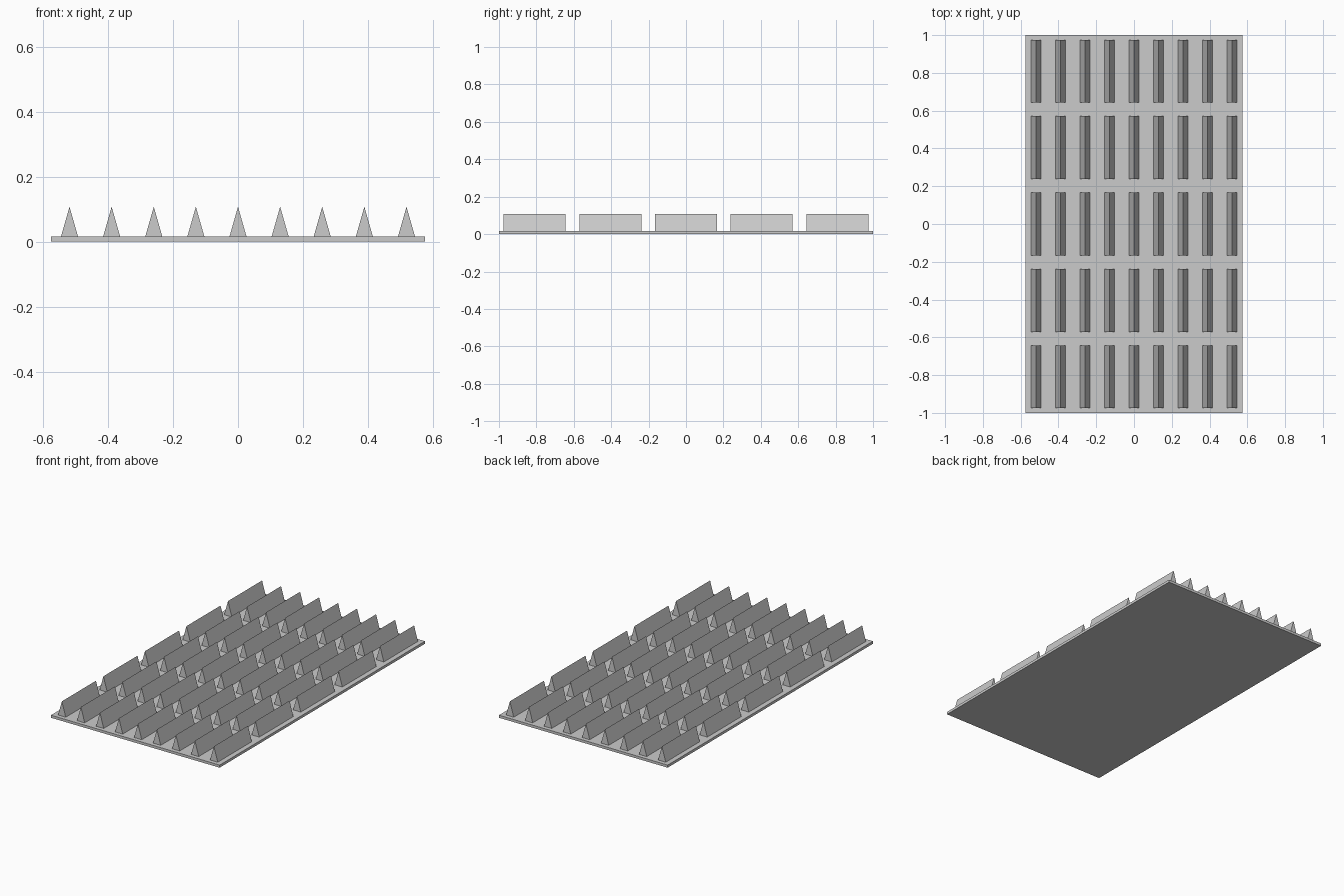
import bpy
import bmesh

if "Cube" in bpy.data.objects:
    bpy.data.objects.remove(bpy.data.objects["Cube"])

grey = bpy.data.materials.new("mid_grey")
grey.diffuse_color = (0.6, 0.6, 0.6, 1.0)
grey.use_nodes = True
grey.node_tree.nodes["Principled BSDF"].inputs["Base Color"].default_value = grey.diffuse_color

PLATE_X, PLATE_Y, PLATE_Z = 0.575, 1.0, 0.016   # half width, half length, thickness
RIDGE_HALF_W, RIDGE_HALF_L, RIDGE_TOP = 0.026, 0.166, 0.107
PITCH_X, PITCH_Y = 0.1296, 0.4045
COLUMNS, ROWS = 9, 5


def add_extrusion(bm, profile, x, y, half_length):
    """Extrude an (x, z) profile along y, centred on (x, y)."""
    front = bm.faces.new([bm.verts.new((x + px, y - half_length, pz)) for px, pz in profile])
    result = bmesh.ops.extrude_face_region(bm, geom=[front], use_keep_orig=True)
    verts = [g for g in result["geom"] if isinstance(g, bmesh.types.BMVert)]
    bmesh.ops.translate(bm, verts=verts, vec=(0, 2 * half_length, 0))


def finish(bm, name):
    bmesh.ops.recalc_face_normals(bm, faces=bm.faces[:])
    mesh = bpy.data.meshes.new(name)
    bm.to_mesh(mesh)
    bm.free()
    mesh.materials.append(grey)
    bpy.context.collection.objects.link(bpy.data.objects.new(name, mesh))


# Flat base plate
bm = bmesh.new()
plate = [(-PLATE_X, 0), (PLATE_X, 0), (PLATE_X, PLATE_Z), (-PLATE_X, PLATE_Z)]
add_extrusion(bm, plate, 0, 0, PLATE_Y)
finish(bm, "base_plate")

# Rows of triangular ridges
ridge = [(-RIDGE_HALF_W, PLATE_Z), (RIDGE_HALF_W, PLATE_Z), (0, RIDGE_TOP)]
for row in range(ROWS):
    bm = bmesh.new()
    for col in range(COLUMNS):
        add_extrusion(bm, ridge, (col - (COLUMNS - 1) / 2) * PITCH_X,
                      (row - (ROWS - 1) / 2) * PITCH_Y, RIDGE_HALF_L)
    finish(bm, f"ridge_row_{row + 1}")
